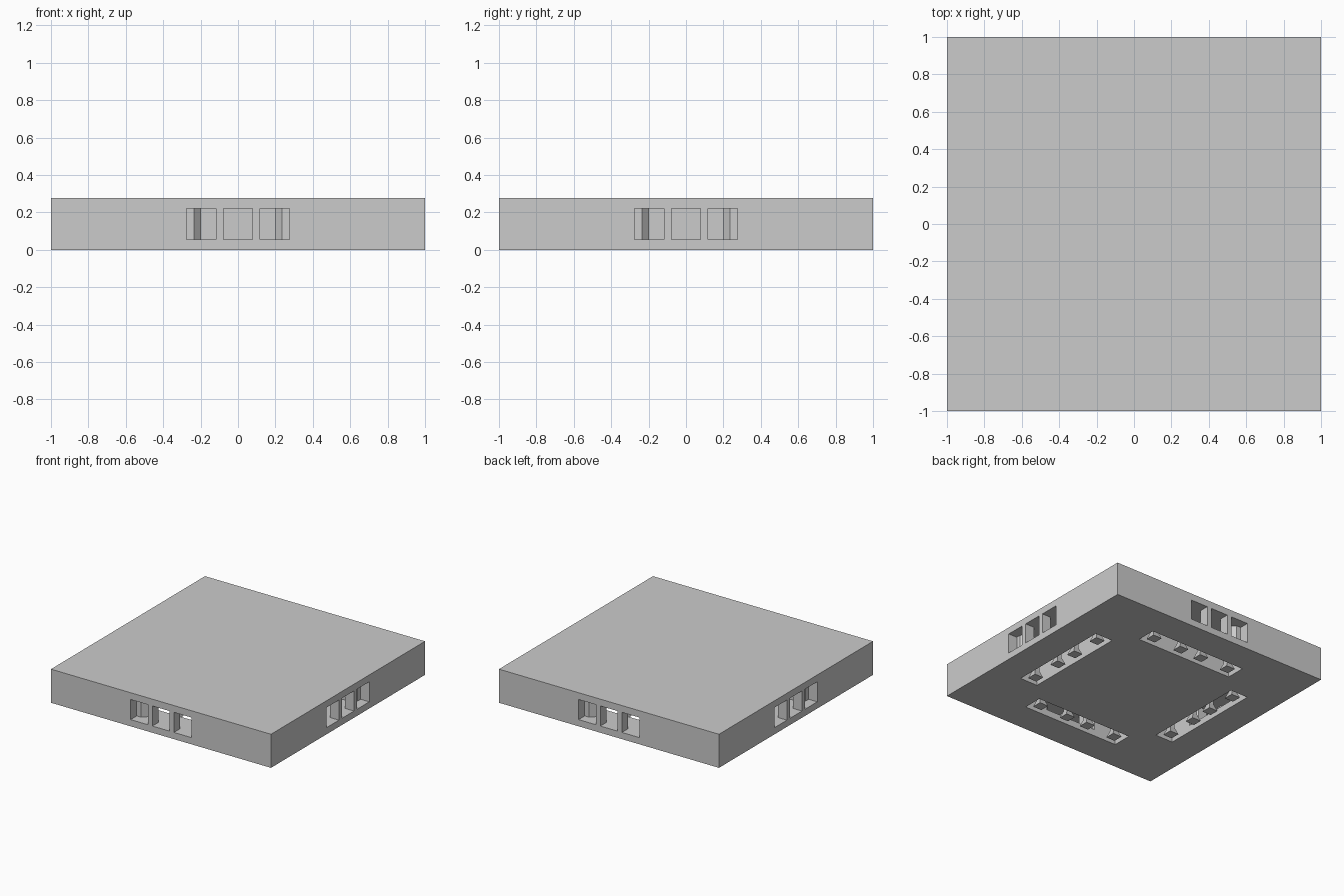
import bpy, bmesh, math
from mathutils import Matrix

cube = bpy.data.objects.get("Cube")
if cube:
    bpy.data.objects.remove(cube)

HEIGHT, LOW, HIGH = 0.276, 0.055, 0.22

grey = bpy.data.materials.new("plain_grey")
grey.use_nodes = True
colour = (0.6, 0.6, 0.6, 1)
grey.diffuse_color = colour
grey.node_tree.nodes["Principled BSDF"].inputs["Base Color"].default_value = colour


def finish(name, bm):
    bmesh.ops.recalc_face_normals(bm, faces=bm.faces)
    mesh = bpy.data.meshes.new(name)
    bm.to_mesh(mesh)
    bm.free()
    mesh.materials.append(grey)
    ob = bpy.data.objects.new(name, mesh)
    bpy.context.collection.objects.link(ob)
    return ob


def prism(bm, plan, z0, z1):
    """Extrude a plan outline between two heights."""
    face = bm.faces.new([bm.verts.new((x, y, z0)) for x, y in plan])
    out = bmesh.ops.extrude_face_region(bm, geom=[face])
    verts = [v for v in out["geom"] if isinstance(v, bmesh.types.BMVert)]
    bmesh.ops.translate(bm, vec=(0, 0, z1 - z0), verts=verts)
    return verts


def box(bm, x0, x1, y0, y1, z0, z1):
    return prism(bm, [(x0, y0), (x1, y0), (x1, y1), (x0, y1)], z0, z1)


def four_sides(make):
    """Repeat a front-edge shape on all four edges."""
    bm = bmesh.new()
    for i in range(4):
        old = set(bm.verts)
        make(bm)
        new = [v for v in bm.verts if v not in old]
        bmesh.ops.rotate(bm, verts=new, matrix=Matrix.Rotation(i * math.pi / 2, 3, "Z"))
    return bm


# Connector chamber: wide mouth, narrowed throat, wider back
def chamber(bm):
    half = [(0.276, -1.1), (0.276, -0.921), (0.236, -0.921), (0.197, -0.88),
            (0.197, -0.80), (0.236, -0.765), (0.236, -0.585)]
    prism(bm, half + [(-x, y) for x, y in reversed(half)], LOW, HIGH)


# Long groove open to the underside
def groove(bm):
    box(bm, -0.44, 0.44, -0.745, -0.585, -0.1, HIGH)


# Upright bars dividing the side windows
def bars(bm):
    for x in (-0.098, 0.098):
        box(bm, x - 0.02, x + 0.02, -1, -0.92, LOW, HIGH)


# Posts in the groove, each on a flared foot
def posts(bm):
    for x in (-0.36, -0.098, 0.098, 0.36):
        y = -0.665
        box(bm, x - 0.02, x + 0.02, y - 0.02, y + 0.02, LOW, HIGH)
        top = box(bm, x - 0.04, x + 0.04, y - 0.04, y + 0.04, 0, LOW)
        bmesh.ops.scale(bm, vec=(0.5, 0.5, 1), verts=top,
                        space=Matrix.Translation((-x, -y, 0)))


bm = bmesh.new()
box(bm, -1, 1, -1, 1, 0, HEIGHT)
slab = finish("tile_slab", bm)
for name, make in (("chamber_cutter", chamber), ("groove_cutter", groove)):
    cutter = finish(name, four_sides(make))
    cutter.hide_render = True
    cutter.hide_set(True)
    cutter.display_type = "WIRE"
    mod = slab.modifiers.new(name, "BOOLEAN")
    mod.operation = "DIFFERENCE"
    mod.solver = "EXACT"
    mod.object = cutter

finish("window_bars", four_sides(bars))
finish("groove_posts", four_sides(posts))
